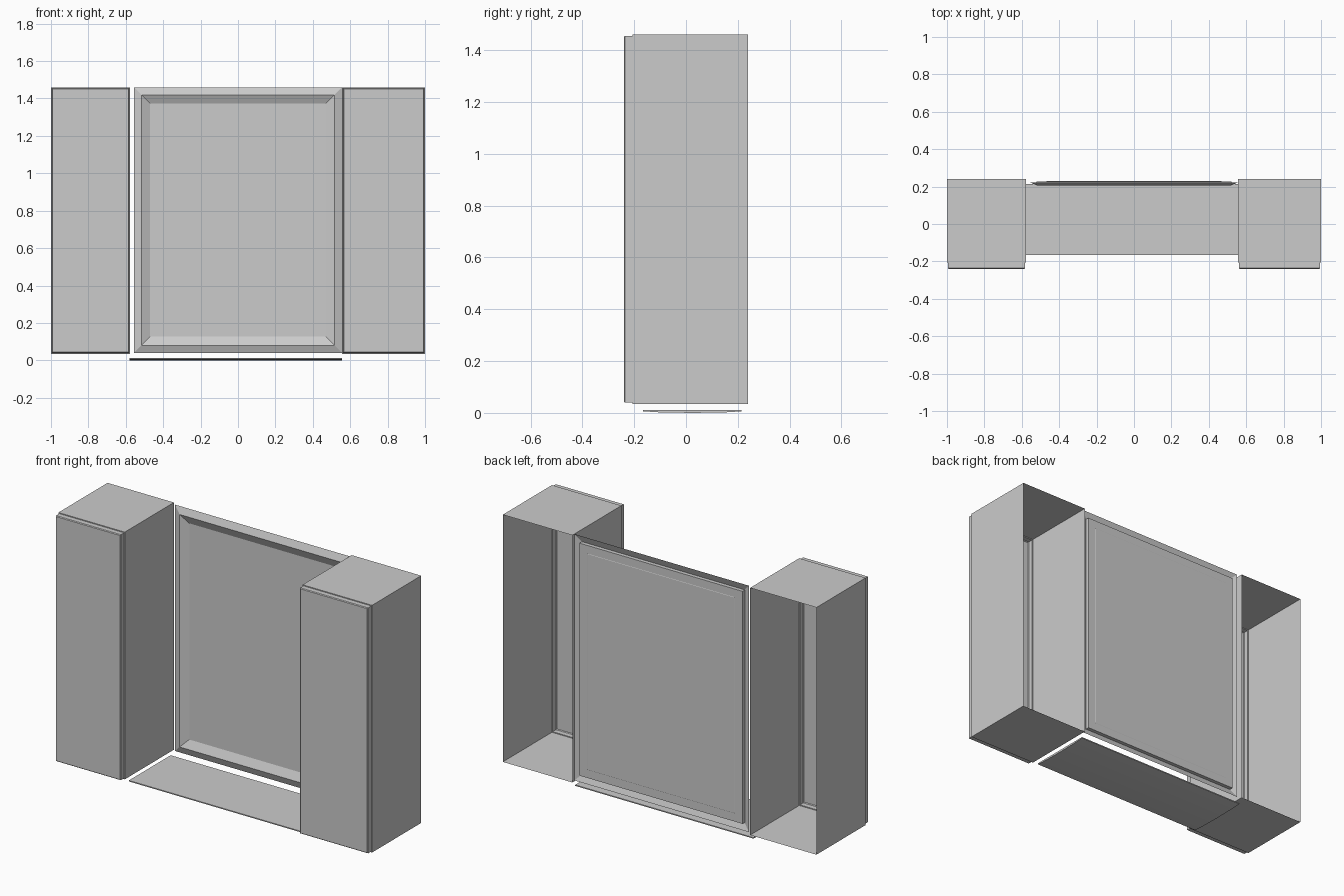
import bpy, bmesh

if "Cube" in bpy.data.objects:
    bpy.data.objects.remove(bpy.data.objects["Cube"])


def finish(name, bm):
    mesh = bpy.data.meshes.new(name)
    bm.to_mesh(mesh)
    bm.free()
    obj = bpy.data.objects.new(name, mesh)
    bpy.context.collection.objects.link(obj)
    return obj


def stepped_shell(name, x0, x1, z0, z1, rings):
    """Bridge nested rectangles given as (y, inset); cap the last one."""
    bm = bmesh.new()
    prev = None
    for y, d in rings:
        ring = [bm.verts.new(p) for p in (
            (x0 + d, y, z0 + d), (x1 - d, y, z0 + d),
            (x1 - d, y, z1 - d), (x0 + d, y, z1 - d))]
        if prev:
            for i in range(4):
                j = (i + 1) % 4
                bm.faces.new((prev[i], prev[j], ring[j], ring[i]))
        prev = ring
    bm.faces.new(prev)
    return finish(name, bm)


# Side cabinets: thin shells, open at the back, with a stepped front panel
CABINET = [(0.24, 0), (-0.207, 0), (-0.207, 0.005), (-0.236, 0.005), (-0.24, 0.009)]
stepped_shell("left_cabinet", -1.0, -0.577, 0.035, 1.46, CABINET)
stepped_shell("right_cabinet", 0.557, 1.0, 0.035, 1.46, CABINET)

# Middle panel: raised moulding ridge around a recessed field
stepped_shell("moulded_panel", -0.557, 0.557, 0.04, 1.46,
              [(0.222, 0), (0.206, 0.04), (0.229, 0.089)])

# Flat backing behind the moulding
stepped_shell("panel_backing", -0.52, 0.52, 0.08, 1.42, [(0.206, 0), (0.228, 0)])

# Floor plate: flat top, slightly bowed underside
profile = [(-0.165, 0.012), (0.215, 0.012), (0.215, 0.006), (0.15, 0.002),
           (0.025, 0.0), (-0.1, 0.002), (-0.165, 0.006)]
bm = bmesh.new()
face = bm.faces.new([bm.verts.new((-0.58, y, z)) for y, z in profile])
ext = bmesh.ops.extrude_face_region(bm, geom=[face])
bmesh.ops.translate(bm, vec=(1.136, 0, 0),
                    verts=[v for v in ext["geom"] if isinstance(v, bmesh.types.BMVert)])
bmesh.ops.recalc_face_normals(bm, faces=bm.faces)
plate = finish("floor_plate", bm)
bpy.context.view_layer.objects.active = plate
plate.select_set(True)
bpy.ops.object.shade_smooth_by_angle()
